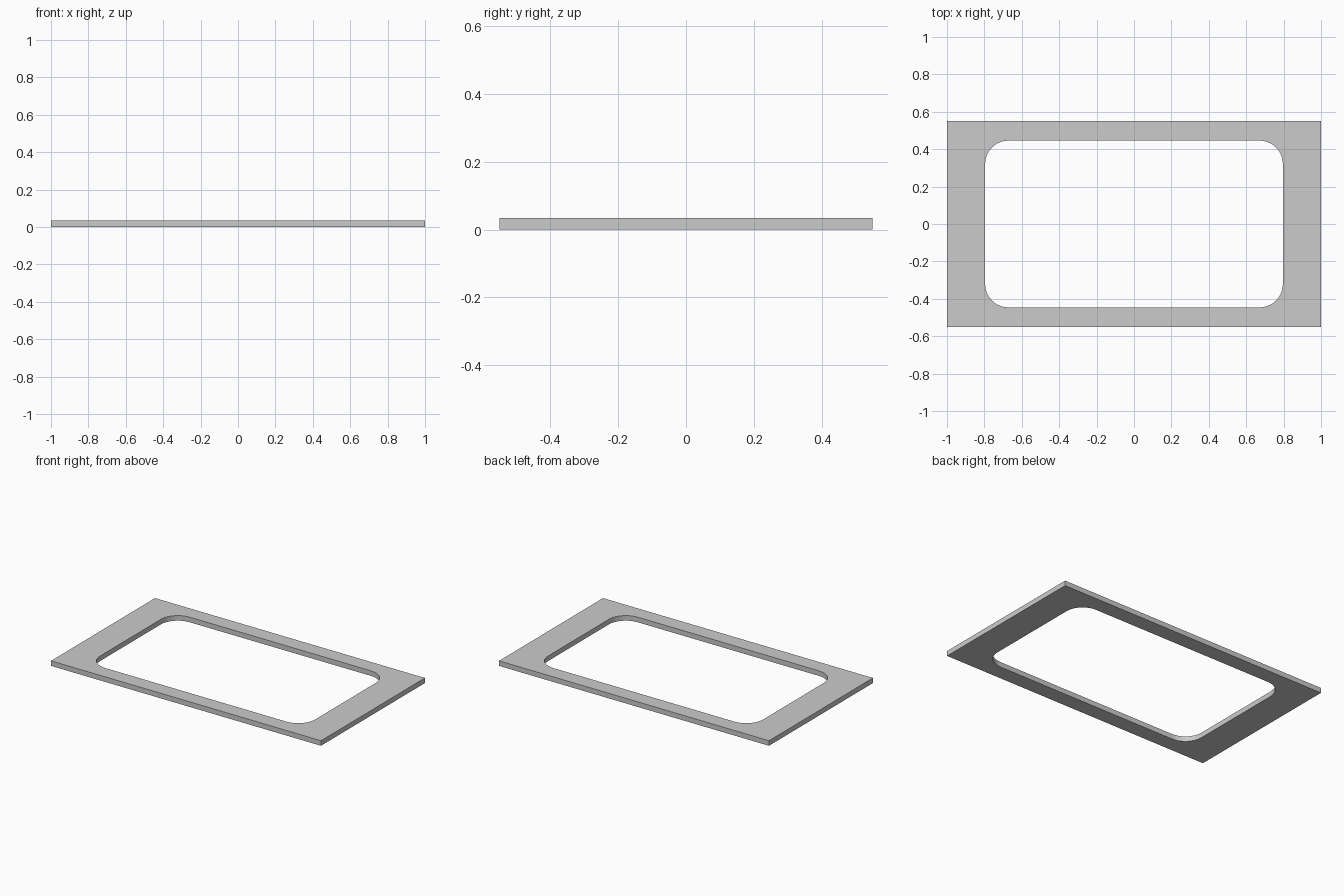
import bpy, bmesh, math

if "Cube" in bpy.data.objects:
    bpy.data.objects.remove(bpy.data.objects["Cube"])

W, D, T = 1.0, 0.55, 0.034        # outer half width, half depth, thickness
HW, HD, R, SEG = 0.796, 0.446, 0.125, 10   # opening half sizes, corner radius


def rounded_rect(hx, hy, r, seg):
    """Counter-clockwise outline of a rounded rectangle."""
    pts = []
    for i, (sx, sy) in enumerate([(1, 1), (-1, 1), (-1, -1), (1, -1)]):
        for k in range(seg + 1):
            a = math.pi / 2 * (i + k / seg)
            pts.append((sx * (hx - r) + r * math.cos(a),
                        sy * (hy - r) + r * math.sin(a)))
    return pts


bm = bmesh.new()
outer = [bm.verts.new((x, y, 0)) for x, y in [(W, D), (-W, D), (-W, -D), (W, -D)]]
inner = [bm.verts.new((x, y, 0)) for x, y in rounded_rect(HW, HD, R, SEG)]

# flat border: a fan at each corner and a quad along each side
n = SEG + 1
for i in range(4):
    for k in range(SEG):
        bm.faces.new((outer[i], inner[i * n + k + 1], inner[i * n + k]))
    bm.faces.new((outer[i], outer[(i + 1) % 4],
                  inner[(i + 1) % 4 * n], inner[i * n + SEG]))

# give the border its thickness
ext = bmesh.ops.extrude_face_region(bm, geom=bm.faces[:])
for v in ext["geom"]:
    if isinstance(v, bmesh.types.BMVert):
        v.co.z = T
bmesh.ops.recalc_face_normals(bm, faces=bm.faces[:])

mesh = bpy.data.meshes.new("flat_frame")
bm.to_mesh(mesh)
bm.free()
frame = bpy.data.objects.new("flat_frame", mesh)
bpy.context.collection.objects.link(frame)

# smooth opening corners, crisp rims
bpy.context.view_layer.objects.active = frame
frame.select_set(True)
bpy.ops.object.shade_smooth_by_angle(angle=math.radians(30))
